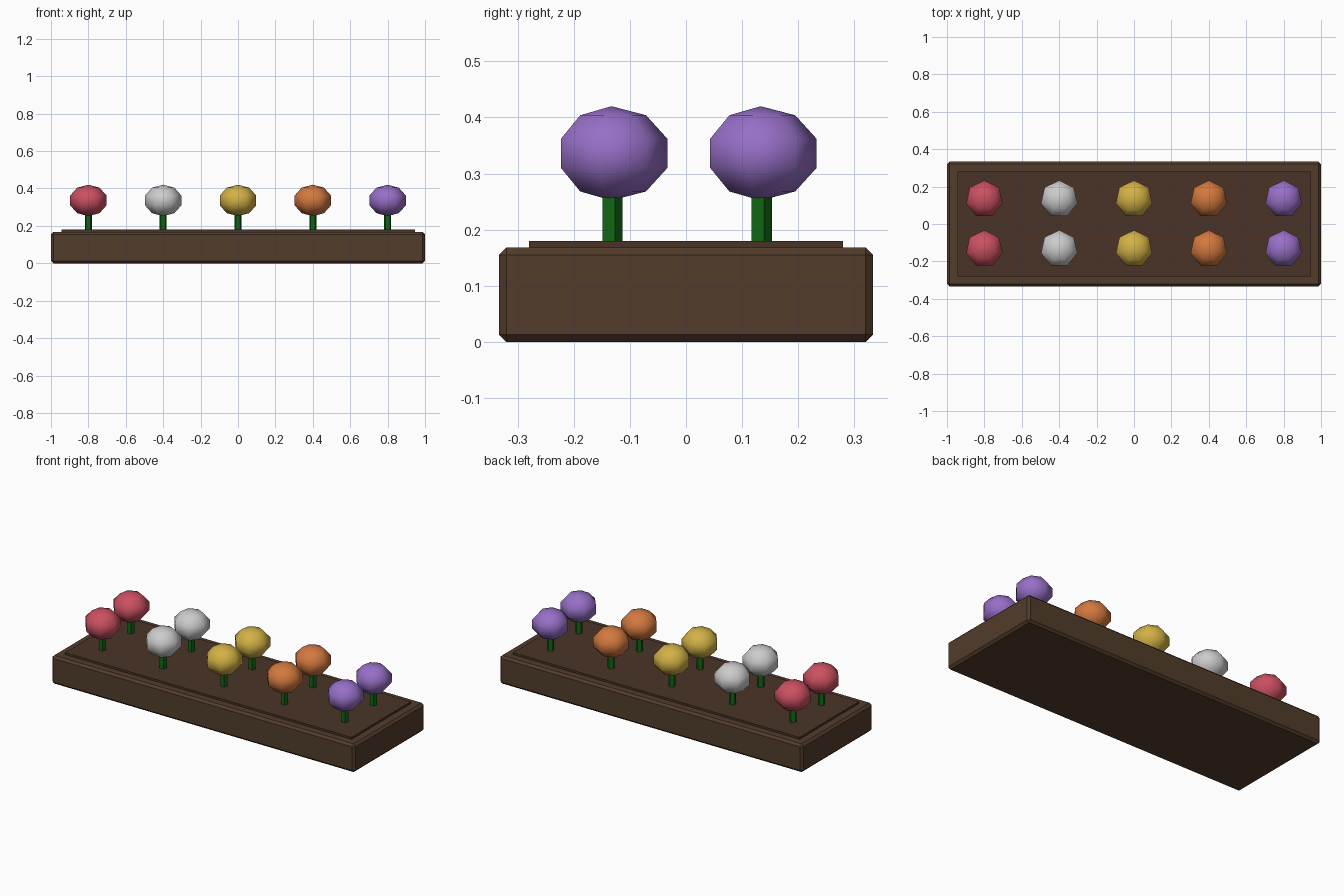
import bpy, bmesh
from mathutils import Matrix

if "Cube" in bpy.data.objects:
    bpy.data.objects.remove(bpy.data.objects["Cube"])


def material(name, rgb):
    m = bpy.data.materials.new(name)
    m.diffuse_color = (*rgb, 1)
    m.use_nodes = True
    m.node_tree.nodes["Principled BSDF"].inputs["Base Color"].default_value = m.diffuse_color
    return m


def add_object(name, bm, mat, smooth=False):
    mesh = bpy.data.meshes.new(name)
    bm.to_mesh(mesh)
    bm.free()
    for p in mesh.polygons:
        p.use_smooth = smooth
    mesh.materials.append(mat)
    ob = bpy.data.objects.new(name, mesh)
    bpy.context.collection.objects.link(ob)
    return ob


def box(name, size, z0, mat, chamfer=0):
    bm = bmesh.new()
    m = Matrix.Translation((0, 0, z0 + size[2] / 2)) @ Matrix.Diagonal((*size, 1))
    bmesh.ops.create_cube(bm, size=1, matrix=m)
    if chamfer:
        bmesh.ops.bevel(bm, geom=bm.edges[:], offset=chamfer, segments=1,
                        affect='EDGES')
    return add_object(name, bm, mat)


def stem(name, x, y, mat):
    # five-sided stalk, sunk slightly into soil and bloom
    bm = bmesh.new()
    bmesh.ops.create_cone(bm, cap_ends=True, segments=5, radius1=0.02, radius2=0.02,
                          depth=0.11, matrix=Matrix.Translation((x, y, 0.215)))
    add_object(name, bm, mat)


def bloom(name, x, y, mat):
    # seven-sided, slightly flattened ball
    bm = bmesh.new()
    m = Matrix.Translation((x, y, 0.336)) @ Matrix.Diagonal((1, 1, 0.8, 1))
    bmesh.ops.create_uvsphere(bm, u_segments=7, v_segments=5, radius=0.105, matrix=m)
    add_object(name, bm, mat, smooth=True)


# Planter and soil
box("planter_box", (2, 0.667, 0.168), 0, material("wood", (0.085, 0.046, 0.024)), 0.013)
box("soil", (1.89, 0.56, 0.03), 0.15, material("soil", (0.068, 0.034, 0.021)))

# Flowers: five colours along x, two rows in y
green = material("stem_green", (0.006, 0.13, 0.007))
colours = [("red", (0.60, 0.08, 0.12)), ("white", (0.68, 0.68, 0.68)),
           ("yellow", (0.65, 0.44, 0.06)), ("orange", (0.65, 0.19, 0.05)),
           ("purple", (0.31, 0.16, 0.57))]
for i, (colour, rgb) in enumerate(colours):
    mat = material("bloom_" + colour, rgb)
    x = -0.8 + 0.4 * i
    for row, y in (("front", -0.133), ("back", 0.133)):
        stem(f"{row}_{colour}_stem", x, y, green)
        bloom(f"{row}_{colour}_bloom", x, y, mat)
